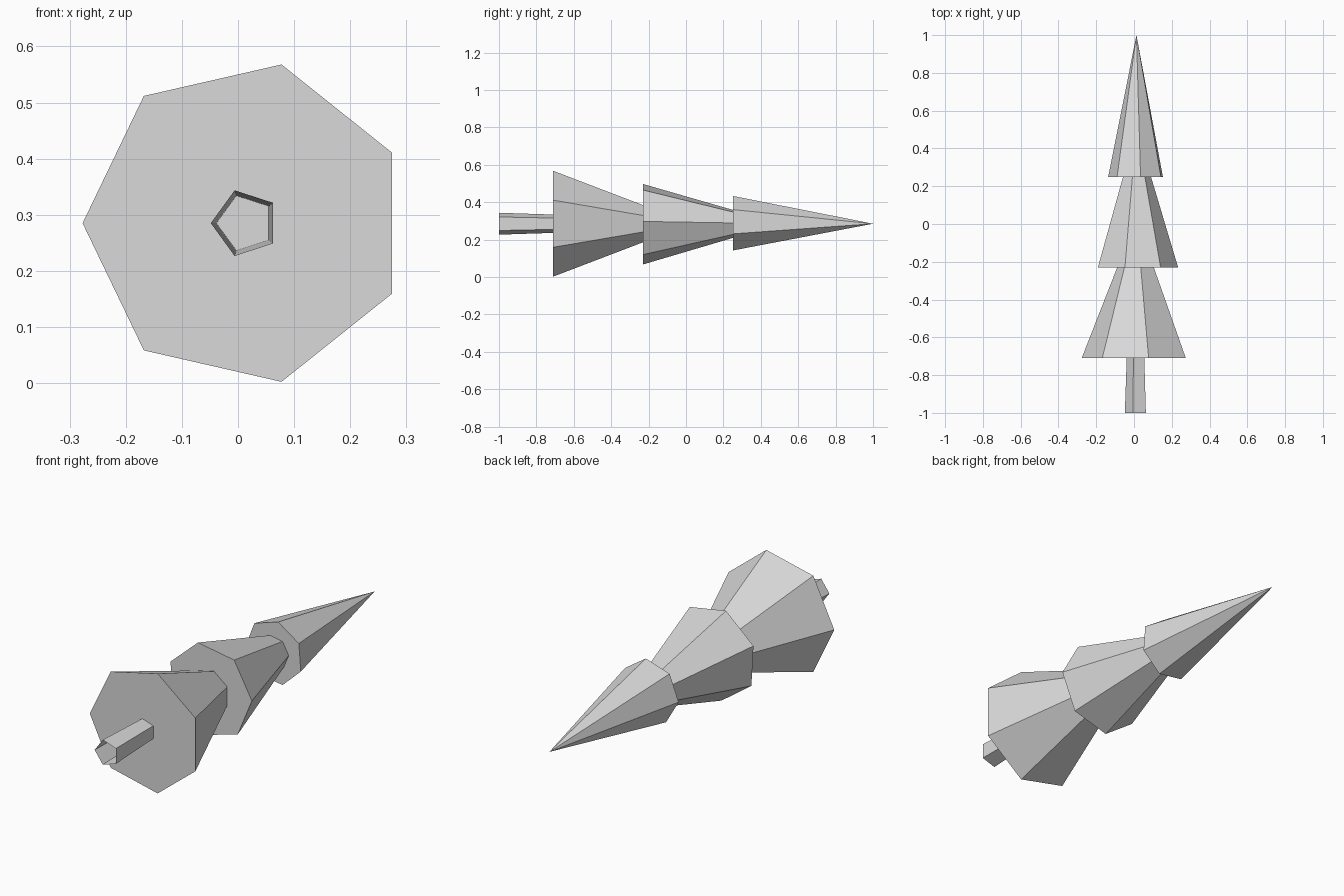
import bpy, bmesh
from math import cos, sin, radians, tau

cube = bpy.data.objects.get("Cube")
if cube:
    bpy.data.objects.remove(cube, do_unlink=True)

AXIS_X, AXIS_Z = 0.013, 0.285

grey = bpy.data.materials.new("plain grey")
grey.use_nodes = True
colour = (0.7, 0.7, 0.7, 1)
grey.diffuse_color = colour
grey.node_tree.nodes["Principled BSDF"].inputs["Base Color"].default_value = colour


def tapered(name, sides, turn, y0, r0, y1, r1, base=True):
    """Tapered prism along y; a zero end radius makes a point."""
    bm = bmesh.new()

    def ring(y, r):
        angles = [radians(turn) + tau * i / sides for i in range(sides)]
        return [bm.verts.new((AXIS_X + r * cos(a), y, AXIS_Z + r * sin(a))) for a in angles]

    near = ring(y0, r0)
    far = ring(y1, r1) if r1 else [bm.verts.new((AXIS_X, y1, AXIS_Z))]
    for i in range(sides):
        j = (i + 1) % sides
        end = [far[j], far[i]] if r1 else far
        bm.faces.new([near[i], near[j]] + end)
    if base:
        bm.faces.new(near)
    bmesh.ops.recalc_face_normals(bm, faces=bm.faces)
    # open tubes must face away from the axis
    side = bm.faces[:][0]
    side.normal_update()
    mid = side.calc_center_median()
    if side.normal.x * (mid.x - AXIS_X) + side.normal.z * (mid.z - AXIS_Z) < 0:
        bmesh.ops.reverse_faces(bm, faces=bm.faces)
    mesh = bpy.data.meshes.new(name)
    bm.to_mesh(mesh)
    bm.free()
    mesh.materials.append(grey)
    obj = bpy.data.objects.new(name, mesh)
    bpy.context.collection.objects.link(obj)
    return obj


# Hollow trunk, then three tiers of foliage
tapered("trunk", 5, 180, -1, 0.0615, -0.71, 0.0515, base=False)
tapered("lower_foliage", 7, 180, -0.71, 0.29, -0.23, 0.102)
tapered("middle_foliage", 7, 3.2, -0.23, 0.221, 0.25, 0.077)
tapered("top_foliage", 7, 81.7, 0.25, 0.15, 1, 0)
